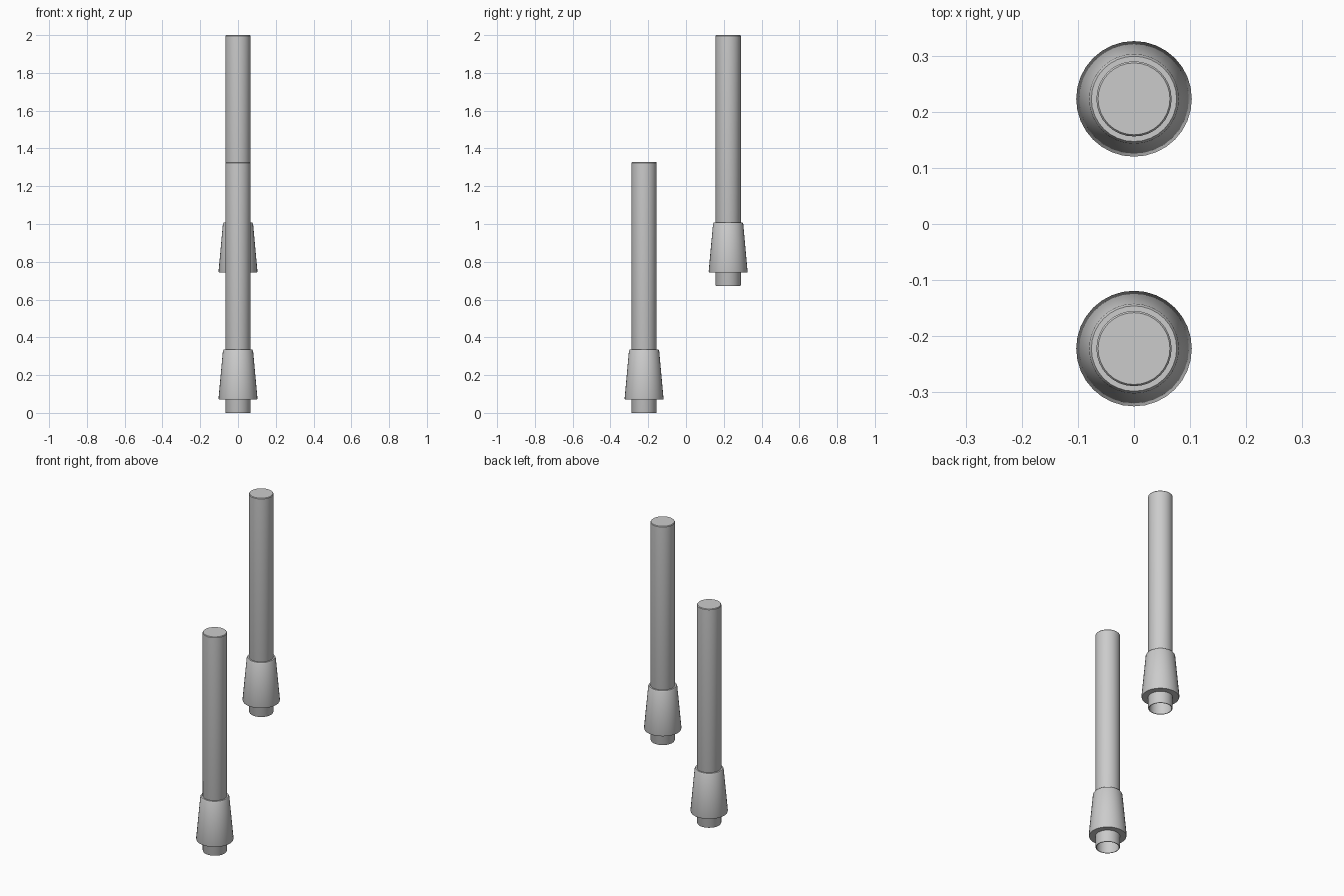
import bpy, bmesh, math

cube = bpy.data.objects.get("Cube")
if cube:
    bpy.data.objects.remove(cube, do_unlink=True)

grey = bpy.data.materials.new("light_grey")
grey.use_nodes = True
colour = (0.6, 0.6, 0.6, 1)
grey.diffuse_color = colour
grey.node_tree.nodes["Principled BSDF"].inputs["Base Color"].default_value = colour

SIDES = 32


def lathe(name, profile, location):
    """Turn a (radius, height) profile around z; radius 0 closes the end."""
    bm = bmesh.new()
    verts = [bm.verts.new((r, 0, z)) for r, z in profile]
    edges = [bm.edges.new(pair) for pair in zip(verts, verts[1:])]
    bmesh.ops.spin(bm, geom=verts + edges, cent=(0, 0, 0), axis=(0, 0, 1),
                   angle=math.tau, steps=SIDES, use_merge=True)
    bmesh.ops.remove_doubles(bm, verts=bm.verts, dist=0.0001)
    bmesh.ops.recalc_face_normals(bm, faces=bm.faces)
    mesh = bpy.data.meshes.new(name)
    bm.to_mesh(mesh)
    bm.free()
    mesh.materials.append(grey)
    obj = bpy.data.objects.new(name, mesh)
    obj.location = location
    bpy.context.collection.objects.link(obj)
    bpy.ops.object.select_all(action="DESELECT")
    obj.select_set(True)
    bpy.context.view_layer.objects.active = obj
    bpy.ops.object.shade_smooth_by_angle(angle=math.radians(30))


# Hollow rod: closed bevelled top, open lower end with a thin wall
rod = [(0, 1.328), (0.064, 1.328), (0.067, 1.324), (0.067, 0.005),
       (0.065, 0), (0.061, 0), (0.061, 1.31), (0, 1.31)]

# Tapered collar with softened rims, fitted around the rod
collar = [(0.066, 0.335), (0.076, 0.335), (0.08, 0.328), (0.103, 0.077),
          (0.101, 0.07), (0.066, 0.07)]

for side, y, z in (("front", -0.222, 0), ("back", 0.223, 0.672)):
    lathe(side + "_rod", rod, (0, y, z))
    lathe(side + "_collar", collar, (0, y, z))
